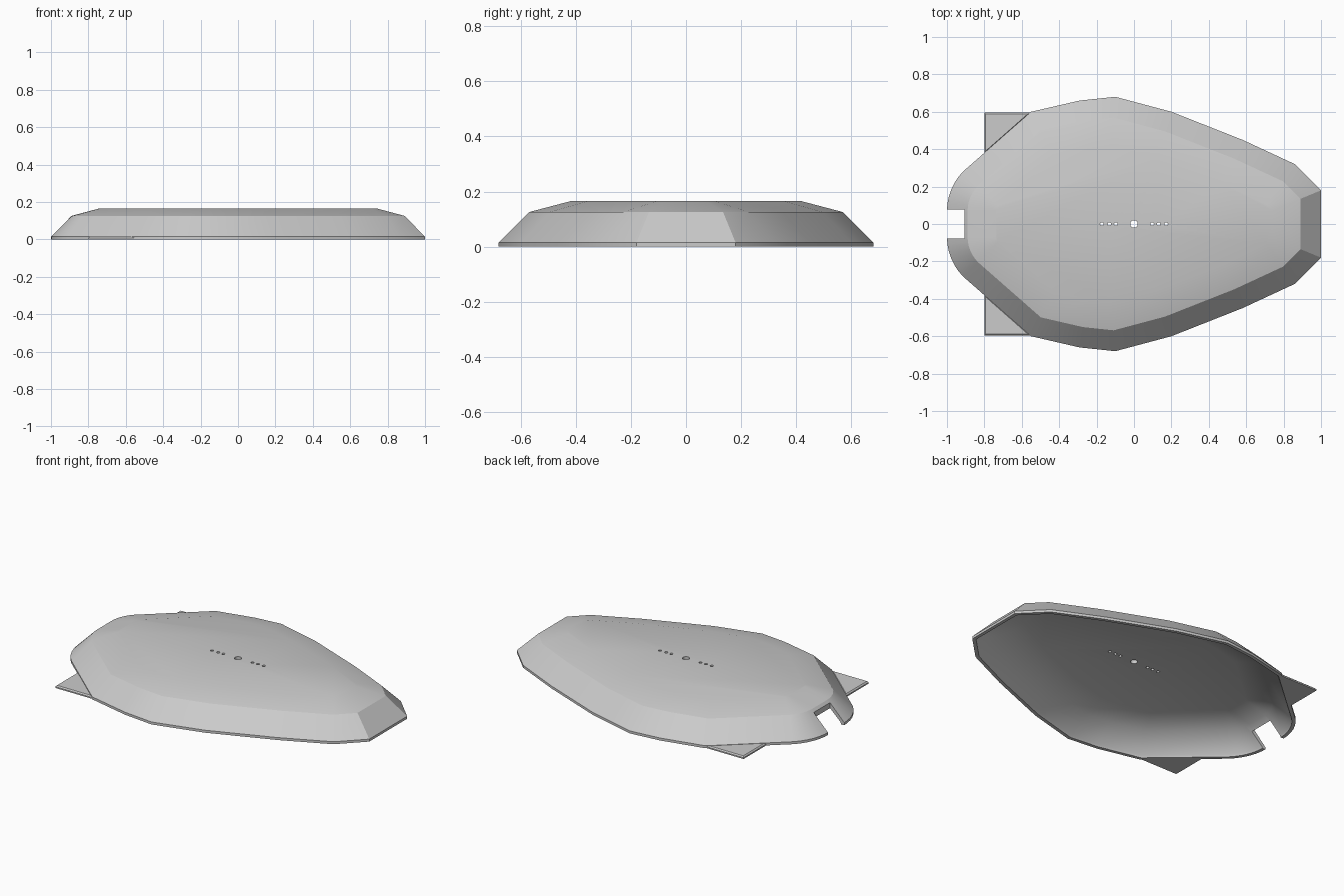
import bpy, bmesh, math
from mathutils import Vector, Matrix

cube = bpy.data.objects.get("Cube")
if cube:
    bpy.data.objects.remove(cube, do_unlink=True)

grey = bpy.data.materials.new("plain grey")
grey.use_nodes = True
grey.diffuse_color = (0.6, 0.6, 0.6, 1)
grey.node_tree.nodes["Principled BSDF"].inputs["Base Color"].default_value = (0.6, 0.6, 0.6, 1)


def make_object(name, bm):
    bmesh.ops.recalc_face_normals(bm, faces=bm.faces[:])
    mesh = bpy.data.meshes.new(name)
    bm.to_mesh(mesh)
    bm.free()
    mesh.materials.append(grey)
    obj = bpy.data.objects.new(name, mesh)
    bpy.context.collection.objects.link(obj)
    return obj


def inset(points, d):
    """Move every edge of a counter-clockwise outline inward by d."""
    result = []
    for i, p in enumerate(points):
        a = (p - points[i - 1]).normalized()
        b = (points[(i + 1) % len(points)] - p).normalized()
        na, nb = Vector((-a.y, a.x)), Vector((-b.y, b.x))
        result.append(p + (na + nb) * d / (1 + na.dot(nb)))
    return result


def loft(outline, profile):
    """Skin a stack of inset outlines and cap both ends."""
    bm = bmesh.new()
    rings = [[bm.verts.new((p.x, p.y, z)) for p in inset(outline, d)]
             for d, z in profile]
    n = len(outline)
    for low, high in zip(rings, rings[1:]):
        for i in range(n):
            j = (i + 1) % n
            bm.faces.new((low[i], low[j], high[j], high[i]))
    bm.faces.new(rings[0])
    bm.faces.new(rings[-1])
    return bm


# Hull outline: pointed facets towards the nose, round at the tail
half = [Vector(p) for p in ((1, 0.18), (0.86, 0.32), (0.58, 0.45), (0.2, 0.6),
                            (-0.1, 0.68), (-0.29, 0.66), (-0.55, 0.6))]
for k in range(7):
    a = math.radians(135 + 45 * k / 6)
    half.append(Vector((-0.7 + 0.3 * math.cos(a), 0.07 + 0.3 * math.sin(a))))
outline = half + [Vector((p.x, -p.y)) for p in reversed(half)]

# Hollow shell: inner roof, down to the rim, then up the outside
shell = make_object("shell", loft(outline, [
    (0.265, 0.147), (0.127, 0.108), (0.025, 0.012), (0.02, 0),
    (0, 0), (0, 0.015), (0.11, 0.126), (0.26, 0.166)]))

# Cutter for the tail slot and the row of roof holes
bm = bmesh.new()
bmesh.ops.create_cube(bm, size=1, matrix=Matrix.Translation((-1.005, 0, 0.1))
                      @ Matrix.Diagonal((0.2, 0.155, 0.4, 1)))
holes = [(0, 0.02)] + [(s * x, 0.009) for s in (-1, 1) for x in (0.097, 0.132, 0.172)]
for x, r in holes:
    bmesh.ops.create_cone(bm, cap_ends=True, segments=20, radius1=r, radius2=r,
                          depth=0.2, matrix=Matrix.Translation((x, 0, 0.17)))
cutter = make_object("cutter", bm)
cutter.hide_render = True
mod = shell.modifiers.new("openings", "BOOLEAN")
mod.operation, mod.solver, mod.object = "DIFFERENCE", "EXACT", cutter
bpy.context.view_layer.update()
graph = bpy.context.evaluated_depsgraph_get()
cut_mesh = bpy.data.meshes.new_from_object(shell.evaluated_get(graph))
shell.modifiers.clear()
shell.data = cut_mesh
bpy.data.objects.remove(cutter, do_unlink=True)

# Flat triangular corner fins with a narrow chamfer
for side, name in ((1, "left_fin"), (-1, "right_fin")):
    corners = [Vector((-0.8, 0.595 * side)), Vector((-0.8, 0.375 * side)),
               Vector((-0.55, 0.595 * side))]
    if side < 0:
        corners.reverse()
    make_object(name, loft(corners, [(0, 0), (0, 0.008), (0.007, 0.015)]))

# Smooth the gentle curves, keep the facets crisp
bpy.ops.object.select_all(action="DESELECT")
shell.select_set(True)
bpy.context.view_layer.objects.active = shell
bpy.ops.object.shade_smooth_by_angle(angle=math.radians(30))
